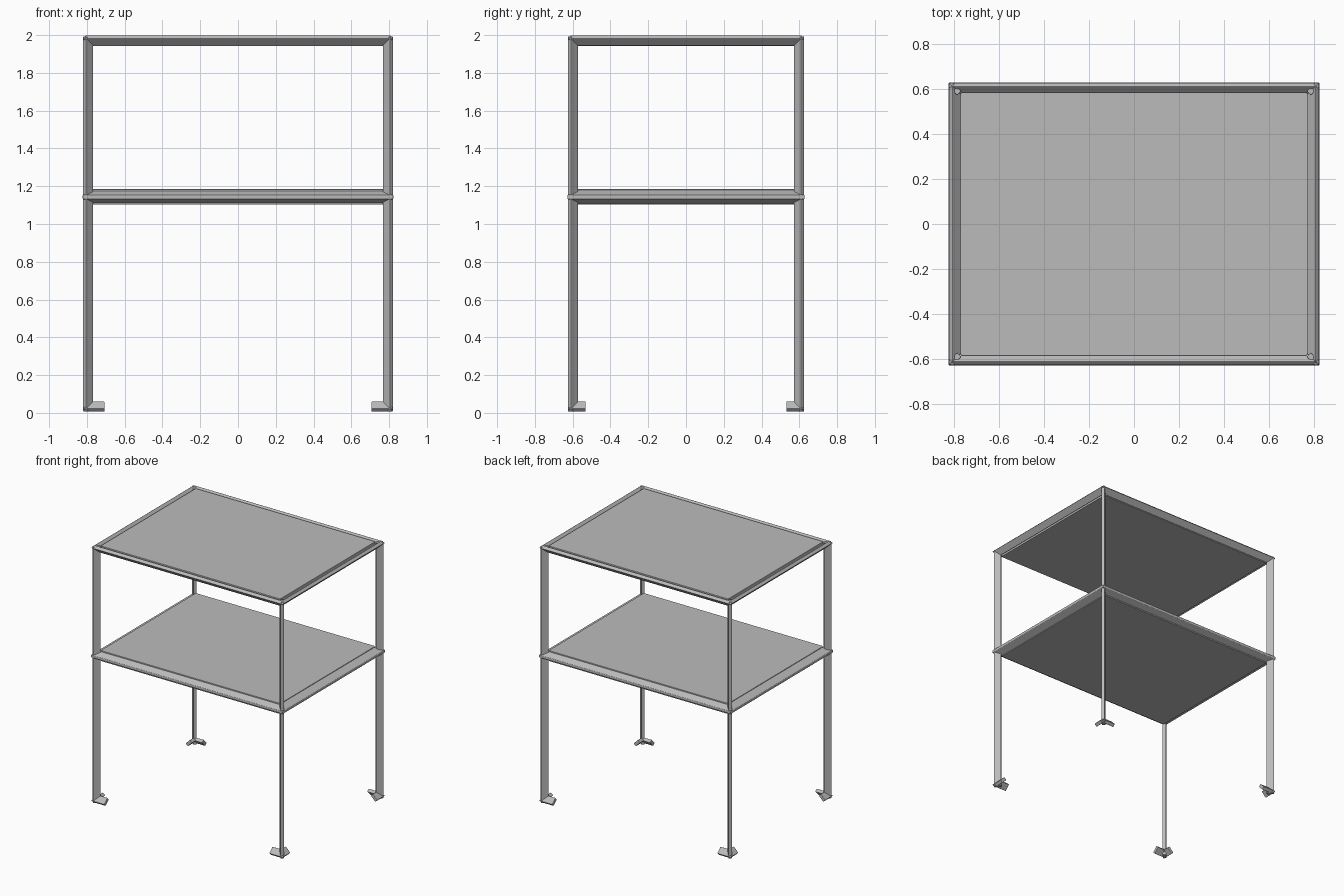
import bpy, bmesh
from mathutils import Vector

if "Cube" in bpy.data.objects:
    bpy.data.objects.remove(bpy.data.objects["Cube"])

X, Y, TOP, MID = 0.822, 0.627, 2.0, 1.143
T, C = 0.056, 0.018          # depth and edge width of the slanted bars
FOOT = 0.115

grey = bpy.data.materials.new("light_grey")
grey.use_nodes = True
grey.diffuse_color = (0.5, 0.5, 0.5, 1)
grey.node_tree.nodes["Principled BSDF"].inputs["Base Color"].default_value = (0.5, 0.5, 0.5, 1)


def finish(name, bm, bevel):
    bmesh.ops.recalc_face_normals(bm, faces=bm.faces)
    mesh = bpy.data.meshes.new(name)
    bm.to_mesh(mesh)
    bm.free()
    ob = bpy.data.objects.new(name, mesh)
    bpy.context.collection.objects.link(ob)
    mesh.materials.append(grey)
    mod = ob.modifiers.new("soft_edges", "BEVEL")
    mod.width, mod.segments = bevel, 2
    return ob


def bar(name, rings):
    """Bridge two matching end sections into a closed bar."""
    bm = bmesh.new()
    a, b = [[bm.verts.new(p) for p in ring] for ring in rings]
    n = len(a)
    bm.faces.new(a)
    bm.faces.new(b)
    for i in range(n):
        bm.faces.new((a[i], a[(i + 1) % n], b[(i + 1) % n], b[i]))
    return finish(name, bm, 0.003)


# Sections as (inset from outside, second inset)
fin = [(0, C), (C, 0), (T, T - C), (T - C, T)]
ridge = [(0, -0.01), (0, 0.01), (T, 0.038), (T, -0.038)]


def rail(name, section, height, drop, axis, side):
    """Mitred horizontal bar along one side of the frame."""
    rings = []
    for end in (-1, 1):
        ring = []
        for inset, dz in section:
            x, y = X - inset, Y - inset
            z = height + drop * dz
            ring.append((end * x, side * y, z) if axis == "x" else (side * x, end * y, z))
        rings.append(ring)
    return bar(name, rings)


# Top and middle rails
for axis, side, label in (("x", -1, "front"), ("x", 1, "back"), ("y", 1, "left"), ("y", -1, "right")):
    rail(label + "_top_rail", fin, TOP, -1, axis, side)
    rail(label + "_middle_rail", ridge, MID, 1, axis, side)

# Legs, each with two short toes turned inward along the floor
for sx, side in ((1, "left"), (-1, "right")):
    for sy, end in ((-1, "front"), (1, "back")):
        name = end + "_" + side
        bar(name + "_leg", [[(sx * (X - u), sy * (Y - v), z) for u, v in fin] for z in (0.008, TOP - 0.008)])
        bar(name + "_side_toe", [[(sx * (X - d * u - e), sy * (Y - u), 0.005 + v) for u, v in fin]
                                 for d, e in ((1, 0), (0, FOOT))])
        bar(name + "_end_toe", [[(sx * (X - u), sy * (Y - d * u - e), 0.005 + v) for u, v in fin]
                                for d, e in ((1, 0), (0, FOOT - 0.02))])

# Panels with rounded corners
for name, low, high in (("top_panel", 1.942, 1.995), ("middle_shelf", 1.102, 1.184)):
    bm = bmesh.new()
    bmesh.ops.create_cube(bm, size=1)
    for v in bm.verts:
        v.co = Vector((v.co.x * 1.54, v.co.y * 1.166, low if v.co.z < 0 else high))
    corners = [e for e in bm.edges if abs(e.verts[0].co.z - e.verts[1].co.z) > 0.01]
    bmesh.ops.bevel(bm, geom=corners, offset=0.01, segments=3, profile=0.5, affect="EDGES")
    finish(name, bm, 0.002)
